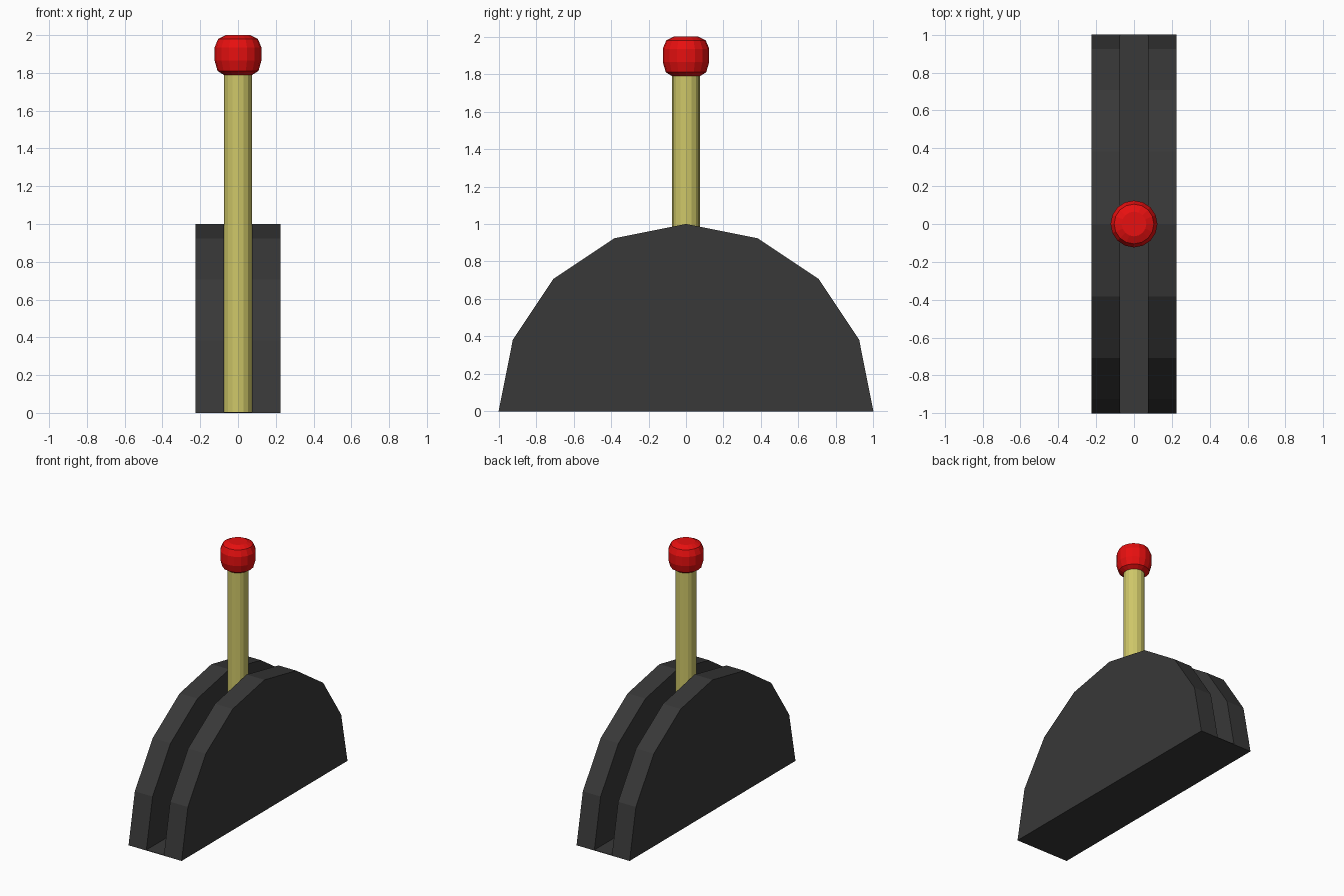
import bpy, bmesh
from math import cos, sin, pi

if "Cube" in bpy.data.objects:
    bpy.data.objects.remove(bpy.data.objects["Cube"])

OUTER, INNER = 0.224, 0.074   # half widths of the base and of its slot
SIDES = 16


def material(name, color):
    m = bpy.data.materials.new(name)
    m.diffuse_color = (*color, 1)
    m.use_nodes = True
    m.node_tree.nodes["Principled BSDF"].inputs["Base Color"].default_value = m.diffuse_color
    return m


def add_object(name, bm, mat):
    bmesh.ops.recalc_face_normals(bm, faces=bm.faces)
    mesh = bpy.data.meshes.new(name)
    bm.to_mesh(mesh)
    bm.free()
    mesh.materials.append(mat)
    obj = bpy.data.objects.new(name, mesh)
    bpy.context.collection.objects.link(obj)
    return obj


def lathe(name, profile, mat):
    """Faceted solid of revolution from (radius, z) points, capped at both ends."""
    bm = bmesh.new()
    rings = [[bm.verts.new((r * cos(2 * pi * i / SIDES), r * sin(2 * pi * i / SIDES), z))
              for i in range(SIDES)] for r, z in profile]
    for a, b in zip(rings, rings[1:]):
        for i in range(SIDES):
            j = (i + 1) % SIDES
            bm.faces.new((a[i], a[j], b[j], b[i]))
    bm.faces.new(rings[0][::-1])
    bm.faces.new(rings[-1])
    return add_object(name, bm, mat)


dark = material("dark_grey", (0.04, 0.04, 0.04))
yellow = material("yellow", (0.62, 0.57, 0.14))
red = material("red", (0.8, 0.005, 0.005))

# Half-round side plates, one on each side of the slot
for name, x0, x1 in (("left_plate", -OUTER, -INNER), ("right_plate", INNER, OUTER)):
    bm = bmesh.new()
    arc = [bm.verts.new((x0, cos(pi * i / 8), sin(pi * i / 8))) for i in range(9)]
    face = bm.faces.new(arc)
    ext = bmesh.ops.extrude_face_region(bm, geom=[face])
    moved = [v for v in ext["geom"] if isinstance(v, bmesh.types.BMVert)]
    bmesh.ops.translate(bm, verts=moved, vec=(x1 - x0, 0, 0))
    add_object(name, bm, dark)

# Thin floor closing the bottom of the slot
bm = bmesh.new()
bmesh.ops.create_cube(bm, size=1)
bmesh.ops.scale(bm, verts=bm.verts, vec=(2 * INNER, 2, 0.004))
bmesh.ops.translate(bm, verts=bm.verts, vec=(0, 0, 0.002))
add_object("slot_floor", bm, dark)

# Lever rod standing in the slot, and its rounded knob
lathe("lever_rod", [(0.074, 0.002), (0.074, 1.82)], yellow)
lathe("lever_knob", [(0.076, 1.79), (0.108, 1.81), (0.124, 1.865), (0.124, 1.935),
                     (0.105, 1.98), (0.065, 2.0)], red)
